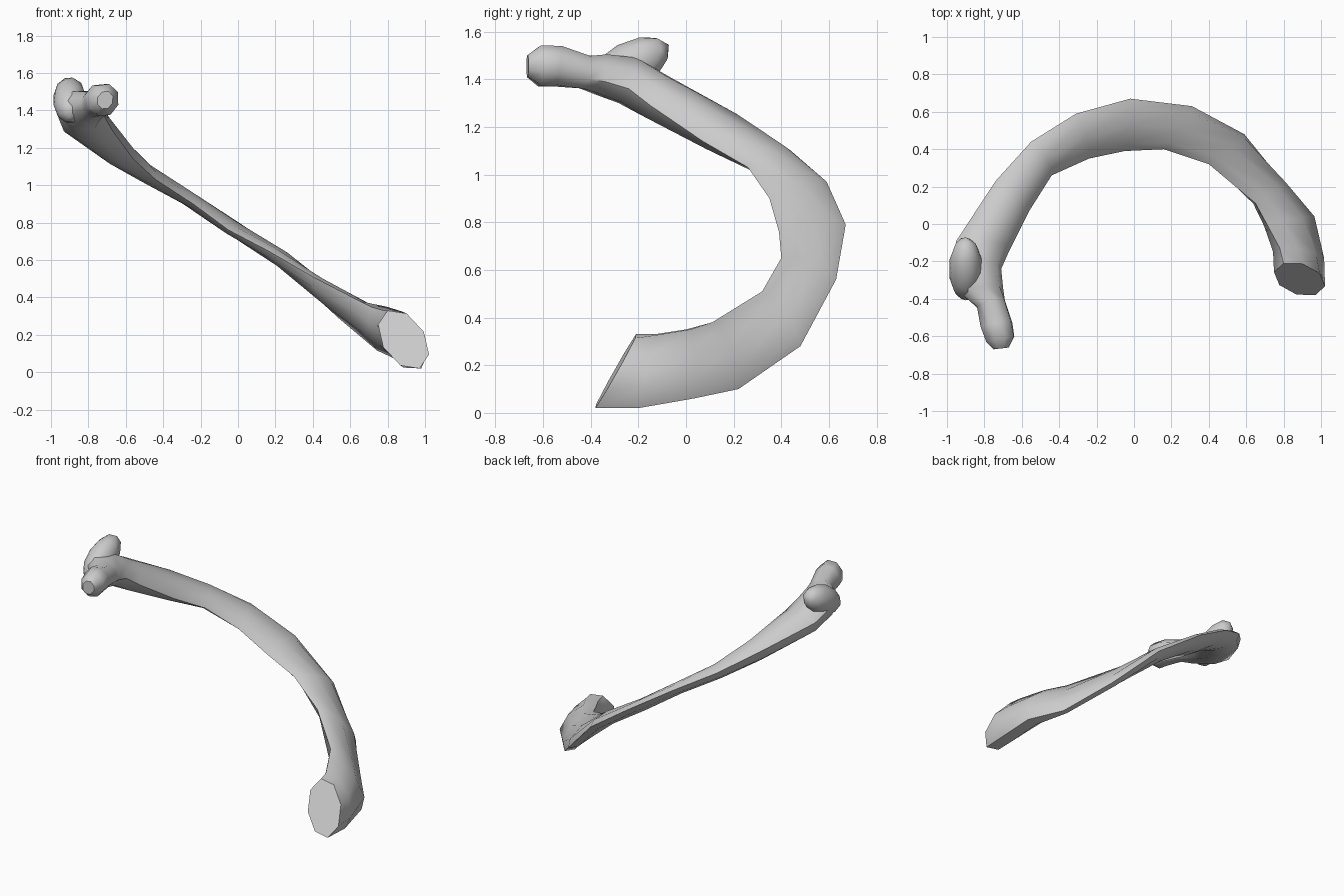
import bpy, bmesh, math
from mathutils import Vector, Matrix

cube = bpy.data.objects.get("Cube")
if cube:
    bpy.data.objects.remove(cube, do_unlink=True)

bone = bpy.data.materials.new("bone grey")
bone.use_nodes = True
colour = (0.6, 0.6, 0.6, 1)
bone.diffuse_color = colour
bone.node_tree.nodes["Principled BSDF"].inputs["Base Color"].default_value = colour

# Stations along the rib: outer edge, inner edge, thickness
stations = [
    ((.97, -.38, .02), (.80, -.21, .33), .24),
    ((.98, -.20, .02), (.78, -.13, .33), .22),
    ((.95, .03, .06), (.71, .00, .35), .19),
    ((.80, .22, .10), (.65, .11, .38), .13),
    ((.59, .48, .28), (.40, .32, .51), .10),
    ((.31, .63, .56), (.16, .40, .65), .09),
    ((-.02, .67, .79), (-.05, .39, .76), .08),
    ((-.31, .59, .97), (-.24, .35, .90), .08),
    ((-.55, .44, 1.10), (-.44, .26, 1.03), .10),
    ((-.74, .23, 1.22), (-.56, .07, 1.14), .15),
    ((-.95, -.09, 1.36), (-.67, -.15, 1.29), .20),
    ((-.98, -.25, 1.43), (-.71, -.24, 1.36), .21),
    ((-.93, -.37, 1.45), (-.70, -.34, 1.39), .18),
    ((-.84, -.44, 1.46), (-.69, -.41, 1.40), .15),
    ((-.82, -.55, 1.48), (-.65, -.53, 1.43), .18),
    ((-.79, -.63, 1.48), (-.64, -.60, 1.43), .18),
    ((-.75, -.67, 1.47), (-.67, -.66, 1.44), .10),
]
SIDES = 8


def finish(bm, name, angle):
    bmesh.ops.recalc_face_normals(bm, faces=bm.faces)
    mesh = bpy.data.meshes.new(name)
    bm.to_mesh(mesh)
    bm.free()
    mesh.materials.append(bone)
    obj = bpy.data.objects.new(name, mesh)
    bpy.context.collection.objects.link(obj)
    bpy.ops.object.select_all(action='DESELECT')
    bpy.context.view_layer.objects.active = obj
    obj.select_set(True)
    bpy.ops.object.shade_smooth_by_angle(angle=math.radians(angle))
    return obj


# Curved shaft with neck and head, skinned through flattened rings
bm = bmesh.new()
centres = [(Vector(o) + Vector(i)) / 2 for o, i, t in stations]
last = len(stations) - 1
rings = []
for k, (outer, inner, thick) in enumerate(stations):
    half = (Vector(outer) - Vector(inner)) / 2
    along = centres[min(k + 1, last)] - centres[max(k - 1, 0)]
    if k == 0:
        along = Vector((0, .8, -.6))  # slanted cut at the front end
    across = half.cross(along).normalized() * thick / 2
    ring = []
    for s in range(SIDES):
        a = math.tau * s / SIDES
        ring.append(bm.verts.new(centres[k] + half * math.cos(a) + across * math.sin(a)))
    rings.append(ring)
for r0, r1 in zip(rings, rings[1:]):
    for s in range(SIDES):
        n = (s + 1) % SIDES
        bm.faces.new((r0[s], r0[n], r1[n], r1[s]))
bm.faces.new(rings[0])
bm.faces.new(rings[-1])
finish(bm, "rib_shaft", 50)

# Raised lump behind the neck
bm = bmesh.new()
bmesh.ops.create_icosphere(bm, subdivisions=2, radius=1)
shape = (Matrix.Translation((-.90, -.24, 1.455)) @ Matrix.Rotation(math.radians(28), 4, 'X')
         @ Matrix.Diagonal((.09, .19, .10, 1)))
bm.transform(shape)
finish(bm, "rib_tubercle", 60)
